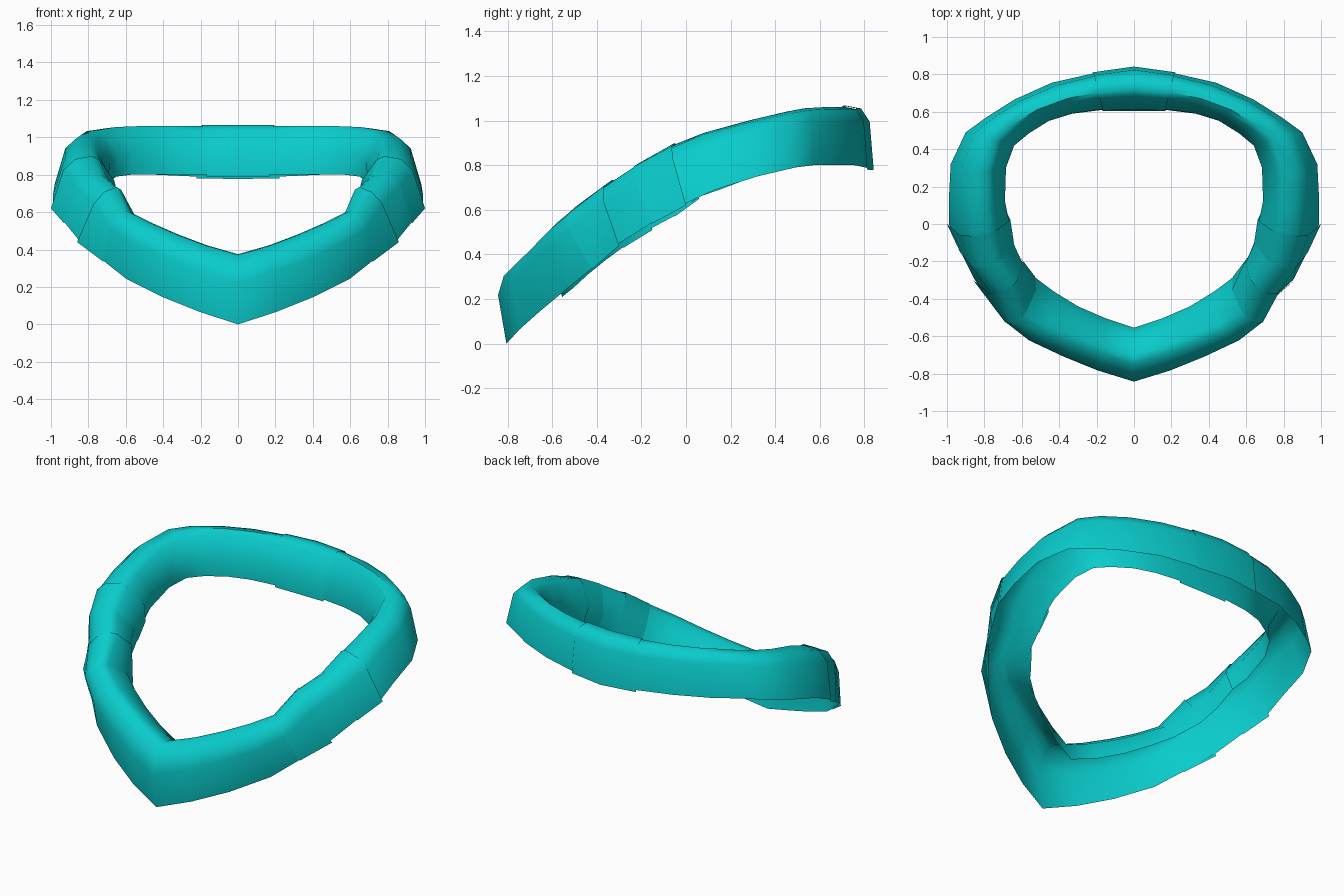
import bpy, bmesh, math
from mathutils import Vector

if "Cube" in bpy.data.objects:
    bpy.data.objects.remove(bpy.data.objects["Cube"])

teal = bpy.data.materials.new("teal")
teal.diffuse_color = (0.003, 0.6, 0.6, 1)
teal.use_nodes = True
teal.node_tree.nodes["Principled BSDF"].inputs["Base Color"].default_value = teal.diffuse_color

# Each station of the right half: outer bottom corner, crest, inner bottom corner
FRONT = [
    ((0, -.805, 0), (0, -.75, .37), (0, -.555, .21)),
    ((.20, -.745, .065), (.17, -.695, .42), (.15, -.505, .25)),
    ((.40, -.655, .145), (.33, -.635, .48), (.30, -.44, .31)),
    ((.60, -.535, .245), (.48, -.575, .545), (.43, -.36, .375)),
]
LOWER_CUFF = [
    ((.72, -.42, .335), (.60, -.50, .61), (.53, -.28, .43)),
    ((.86, -.30, .44), (.65, -.33, .735), (.63, -.15, .51)),
]
UPPER_CUFF = [
    ((.93, -.15, .54), (.74, -.21, .81), (.66, -.05, .57)),
    ((1.0, 0, .62), (.78, -.05, .90), (.68, .06, .65)),
]
BACK = [
    ((.99, .13, .69), (.79, .08, .945), (.71, .15, .69)),
    ((.98, .32, .75), (.79, .28, 1.0), (.70, .32, .755)),
    ((.90, .49, .79), (.74, .45, 1.04), (.65, .42, .79)),
    ((.79, .57, .80), (.65, .53, 1.055), (.57, .48, .80)),
    ((.64, .665, .80), (.52, .61, 1.06), (.46, .55, .80)),
    ((.44, .755, .80), (.36, .67, 1.06), (.33, .59, .80)),
    ((.22, .805, .79), (.19, .705, 1.06), (.17, .61, .80)),
    ((0, .835, .787), (0, .72, 1.06), (0, .612, .80)),
]
# Domed open profile as (toward inner corner, toward crest) from the outer corner
PROFILE = [(0, 0), (-.32, .77), (-.26, .97), (0, 1), (.2, .9), (.75, .45), (1, 0)]


def section(station, scale=1.0):
    o, c, i = (Vector(p) for p in station)
    pts = [o + (i - o) * a + (c - o) * b for a, b in PROFILE]
    mid = sum(pts, Vector()) / len(pts)
    return [mid + (p - mid) * scale for p in pts]


def flip(sec):
    return [Vector((-p.x, p.y, p.z)) for p in sec]


def sweep(name, sections, closed=False, reverse=False):
    """Thin shell, hollow and open underneath."""
    bm = bmesh.new()
    rings = [[bm.verts.new(p) for p in s] for s in sections]
    pairs = list(zip(rings, rings[1:]))
    if closed:
        pairs.append((rings[-1], rings[0]))
    for r, s in pairs:
        for k in range(len(PROFILE) - 1):
            quad = (r[k], s[k], s[k + 1], r[k + 1])
            bm.faces.new(quad[::-1] if reverse else quad)
    me = bpy.data.meshes.new(name)
    bm.to_mesh(me)
    bm.free()
    me.materials.append(teal)
    ob = bpy.data.objects.new(name, me)
    bpy.context.collection.objects.link(ob)
    bpy.ops.object.select_all(action='DESELECT')
    ob.select_set(True)
    bpy.context.view_layer.objects.active = ob
    bpy.ops.object.shade_smooth_by_angle(angle=math.radians(50))


# Continuous band, slightly slimmer where the flared cuffs wrap it
half = [section(s) for s in FRONT]
for cuff in (LOWER_CUFF, UPPER_CUFF):
    half += [section(cuff[0], .98), section(cuff[1], .945)]
half += [section(s) for s in BACK]
sweep("band", half + [flip(s) for s in half[-2:0:-1]], closed=True)

# Side cuffs
for name, stations in (("lower_cuff", LOWER_CUFF), ("upper_cuff", UPPER_CUFF)):
    secs = [section(s) for s in stations]
    sweep(name + "_right", secs)
    sweep(name + "_left", [flip(s) for s in secs], reverse=True)

# Back cuff
secs = [section(s, 1.06) for s in BACK[-2:]]
sweep("back_cuff", secs + [flip(secs[0])])
